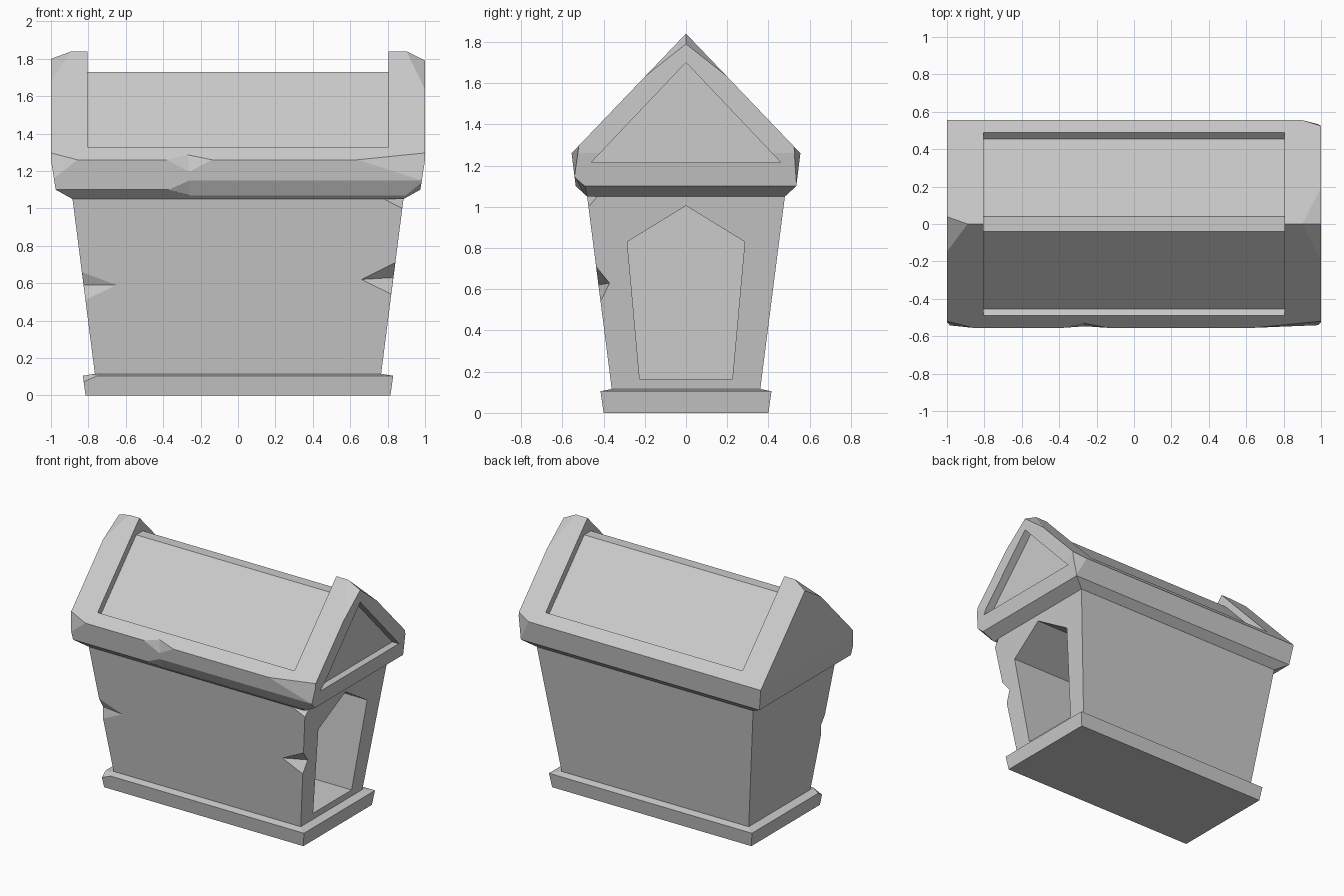
import bpy, bmesh
from mathutils import Vector

if "Cube" in bpy.data.objects:
    bpy.data.objects.remove(bpy.data.objects["Cube"])


def finish(name, bm):
    bmesh.ops.recalc_face_normals(bm, faces=bm.faces)
    me = bpy.data.meshes.new(name)
    bm.to_mesh(me)
    bm.free()
    ob = bpy.data.objects.new(name, me)
    bpy.context.collection.objects.link(ob)
    return ob


def hull(name, points, chips=()):
    """Convex stone block with flat chips, each given by three points on its plane."""
    bm = bmesh.new()
    for p in points:
        bm.verts.new(p)
    bmesh.ops.convex_hull(bm, input=bm.verts[:])
    bmesh.ops.dissolve_limit(bm, angle_limit=0.005, verts=bm.verts[:], edges=bm.edges[:])
    centre = sum((v.co for v in bm.verts), Vector()) / len(bm.verts)
    for tri in chips:
        a, b, c = map(Vector, tri)
        n = (b - a).cross(c - a).normalized()
        if n.dot(centre - a) > 0:
            n.negate()
        geom = bm.verts[:] + bm.edges[:] + bm.faces[:]
        bmesh.ops.bisect_plane(bm, geom=geom, dist=1e-5, plane_co=a, plane_no=n, clear_outer=True)
        bmesh.ops.holes_fill(bm, edges=[e for e in bm.edges if e.is_boundary], sides=0)
    return finish(name, bm)


def prism(name, profile, x0, x1):
    """Extrude a (y, z) profile along x."""
    bm = bmesh.new()
    face = bm.faces.new([bm.verts.new((x0, y, z)) for y, z in profile])
    ext = bmesh.ops.extrude_face_region(bm, geom=[face])["geom"]
    bmesh.ops.translate(bm, vec=(x1 - x0, 0, 0),
                        verts=[g for g in ext if isinstance(g, bmesh.types.BMVert)])
    return finish(name, bm)


def cut(ob, cutter):
    cutter.hide_render = True
    mod = ob.modifiers.new("cut", 'BOOLEAN')
    mod.operation, mod.solver, mod.object = 'DIFFERENCE', 'EXACT', cutter
    bpy.context.view_layer.objects.active = ob
    bpy.ops.object.modifier_apply(modifier=mod.name)
    bpy.data.objects.remove(cutter)


def ring(x, y, z):
    return [(sx * x, sy * y, z) for sx in (-1, 1) for sy in (-1, 1)]


# plinth with bevelled top
hull("plinth", ring(.815, .40, 0) + ring(.83, .415, .105) + ring(.77, .365, .115),
     [[(-.75, -.415, .105), (-.828, -.414, .07), (-.83, -.36, .105)]])

# flared walls
walls = hull("walls", ring(.765, .36, .113) + ring(.885, .48, 1.052),
             [[(.78, -.48, 1.05), (.878, -.473, 1.0), (.885, -.43, 1.05)]])

# doorway tunnel in the right end
cut(walls, prism("doorway_cutter", [(-.225, .165), (.225, .165), (.285, .83),
                                    (0, 1.005), (-.285, .83)], -.65, 1.2))

# broken notches on the front wall edges
cut(walls, hull("notch_cutter", [(.841, -.436, .71), (.82, -.415, .54), (.66, -.425, .62),
                                 (.83, -.37, .63), (.95, -.55, .62)]))
cut(walls, hull("notch_cutter", [(-.834, -.429, .66), (-.816, -.411, .51), (-.65, -.421, .59),
                                 (-.826, -.395, .59), (-.95, -.55, .59)]))

# gabled roof block with chipped ridge ends and eave corners
roof = hull("roof",
            ring(.885, .48, 1.05) + ring(.975, .535, 1.1) + ring(1, .555, 1.26)
            + [(-1, 0, 1.84), (1, 0, 1.84)],
            [[(-.89, 0, 1.84), (-1, .04, 1.80), (-1, -.14, 1.69)],
             [(.9, 0, 1.84), (1, 0, 1.79), (1, .19, 1.64)],
             [(.9, 0, 1.84), (1, 0, 1.79), (1, -.19, 1.64)],
             [(.64, -.555, 1.26), (1, -.52, 1.297), (.99, -.535, 1.19)],
             [(.9, .555, 1.26), (1, .525, 1.291), (.99, .53, 1.2)],
             [(-.86, -.555, 1.26), (-1, -.52, 1.297), (-.988, -.54, 1.17)],
             [(.98, -.538, 1.14), (.975, -.49, 1.1), (.9, -.535, 1.1)]])

# sunken roof panels between the raised gables
half = [(.039, 1.73), (.455, 1.295), (.655, 1.486), (.5, 2.1)]
cut(roof, prism("panel_cutter", half + [(-y, z) for y, z in reversed(half)], -.805, .805))

# triangular recess in the right gable
cut(roof, prism("gable_cutter", [(-.46, 1.215), (.46, 1.215), (0, 1.70)], .94, 1.2))

# worn front eave
cut(roof, hull("eave_cutter", [(x, y, z) for x in (-.26, 1.1) for y, z in
                               ((-.5415, 1.15), (-.498, 1.07), (-.62, 1.04))]
               + [(-.37, -.535, 1.1)]))
cut(roof, hull("eave_cutter", [(-.38, -.555, 1.26), (-.14, -.555, 1.26), (-.26, -.547, 1.195),
                               (-.27, -.53, 1.286), (-.26, -.65, 1.3)]))
